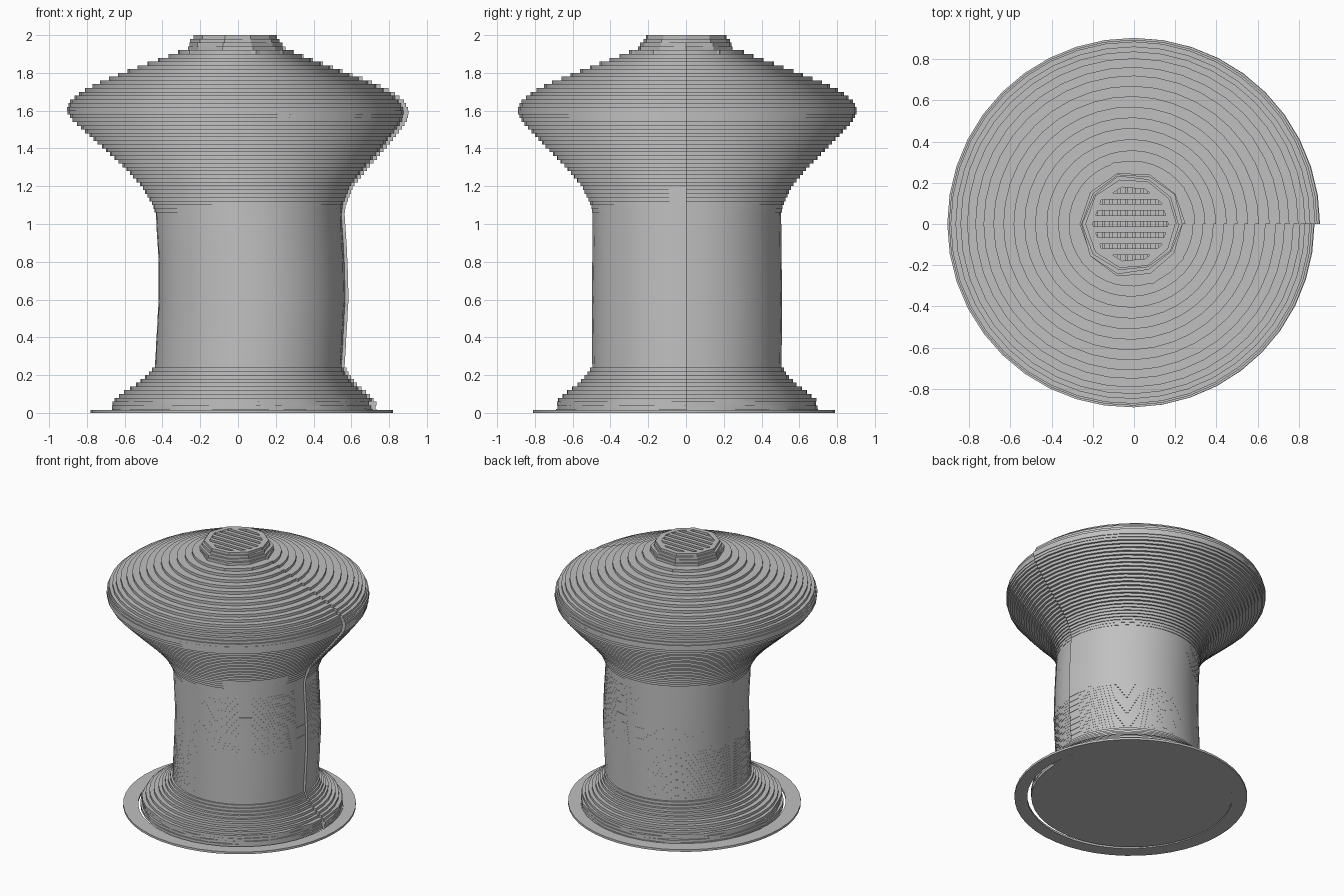
import bpy
import bmesh
import math
import random

random.seed(4)

default_cube = bpy.data.objects.get("Cube")
if default_cube:
    bpy.data.objects.remove(default_cube, do_unlink=True)

grey = bpy.data.materials.new("plain grey")
grey.use_nodes = True
grey_value = (0.53, 0.53, 0.53, 1)
grey.diffuse_color = grey_value
grey.node_tree.nodes["Principled BSDF"].inputs["Base Color"].default_value = grey_value

# Silhouette keys: height, reach to -x, reach to +x behind the seam
PROFILE = [
    (0, .67, .735), (.07, .65, .72), (.1, .62, .69), (.15, .54, .63),
    (.2, .48, .59), (.25, .44, .565), (.6, .42, .585), (.8, .42, .58),
    (1.05, .435, .565), (1.1, .45, .57), (1.2, .51, .61), (1.3, .6, .69),
    (1.4, .71, .78), (1.5, .82, .86), (1.55, .875, .895), (1.6, .91, .905),
    (1.65, .89, .88), (1.7, .83, .82), (1.75, .73, .71), (1.8, .61, .58),
    (1.85, .48, .45), (1.9, .34, .32), (1.93, .27, .25), (2, .23, .2),
]
LAYER = 0.02
SEAM_STEP = 0.03


def reach(z):
    """Left and right reach of the body at height z."""
    for (za, la, ra), (zb, lb, rb) in zip(PROFILE, PROFILE[1:]):
        if z <= zb:
            t = (z - za) / (zb - za)
            return la + (lb - la) * t, ra + (rb - ra) * t
    return PROFILE[-1][1:]


def outline(left, back, front, sides, rough=0):
    """Open loop of points whose radius jumps at the +x seam."""
    points = []
    for i in range(sides + 1):
        a = math.tau * i / sides
        right = back if a <= math.pi else front
        r = (left + right) / 2 + (right - left) / 2 * math.cos(a)
        r += random.uniform(-rough, rough)
        y = 0 if i in (0, sides) else r * math.sin(a)
        points.append((r * math.cos(a), y))
    return points


def finish(bm, name, smooth=True):
    bmesh.ops.recalc_face_normals(bm, faces=bm.faces)
    mesh = bpy.data.meshes.new(name)
    bm.to_mesh(mesh)
    bm.free()
    mesh.materials.append(grey)
    obj = bpy.data.objects.new(name, mesh)
    bpy.context.collection.objects.link(obj)
    if smooth:
        bpy.ops.object.select_all(action="DESELECT")
        obj.select_set(True)
        bpy.context.view_layer.objects.active = obj
        bpy.ops.object.shade_smooth_by_angle(angle=math.radians(25))
    return obj


def loft(name, rings):
    """Skin a stack of (points, z) loops, with a wall along the seam."""
    bm = bmesh.new()
    loops = [[bm.verts.new((x, y, z)) for x, y in pts] for pts, z in rings]
    for low, high in zip(loops, loops[1:]):
        for i in range(len(low) - 1):
            bm.faces.new((low[i], low[i + 1], high[i + 1], high[i]))
        if high[0].co.z != low[0].co.z:
            bm.faces.new((low[-1], low[0], high[0], high[-1]))
    bm.faces.new(loops[0][::-1])
    bm.faces.new(loops[-1])
    return finish(bm, name)


def layers(start, end, sides, rough_zone):
    """Terraced layers between two heights."""
    rings = []
    for k in range(round(start / LAYER), round(end / LAYER)):
        z = k * LAYER
        left, back = reach(z + LAYER / 2)
        step = SEAM_STEP * min(1, back)
        rough = 0.009 if rough_zone(z) else 0
        pts = outline(left, back, back - step, sides, rough)
        rings += [(pts, z), (pts, z + LAYER)]
    return rings


# Main body: flared foot, column and bulging head in thin layers
loft("layered_body", layers(0, 1.92, 40, lambda z: .01 < z < .075))

# Neck: coarse-sided stub with a recessed top
neck_rings = layers(1.9, 2, 10, lambda z: z < 1.97)
pocket = outline(.2, .165, .165, 10)
neck_rings += [(pocket, 2), (pocket, 1.94)]
loft("neck", neck_rings)

# Brim: thin flat ring around the foot
bm = bmesh.new()
SIDES = 48
loops = []
for rad, cx, z in ((.705, .03, 0), (.705, .03, .016), (.8, .02, .016), (.8, .02, 0)):
    loops.append([bm.verts.new((cx + rad * math.cos(math.tau * i / SIDES),
                                -.01 + rad * math.sin(math.tau * i / SIDES), z))
                  for i in range(SIDES)])
for a, b in zip(loops, loops[1:] + loops[:1]):
    for i in range(SIDES):
        j = (i + 1) % SIDES
        bm.faces.new((a[i], a[j], b[j], b[i]))
finish(bm, "brim")


def grid_bars(name, pitch, width, top, along_x):
    """Parallel bars trimmed to the round pocket."""
    bm = bmesh.new()
    radius = 0.19
    count = int(radius / pitch)
    for k in range(-count, count + 1):
        offset = (k + .5) * pitch
        if abs(offset) > radius - .01:
            continue
        half = math.sqrt(radius ** 2 - offset ** 2)
        size = (2 * half, width) if along_x else (width, 2 * half)
        place = (0, offset) if along_x else (offset, 0)
        cube = bmesh.ops.create_cube(bm, size=1)["verts"]
        bmesh.ops.scale(bm, verts=cube, vec=(*size, LAYER))
        bmesh.ops.translate(bm, verts=cube,
                            vec=(place[0] - .018, place[1], top - LAYER / 2))
    finish(bm, name, smooth=False)


# Infill lattice in the open top of the neck
grid_bars("infill_bars_across", .054, .03, 1.998, True)
grid_bars("infill_bars_deep", .037, .016, 1.979, False)
